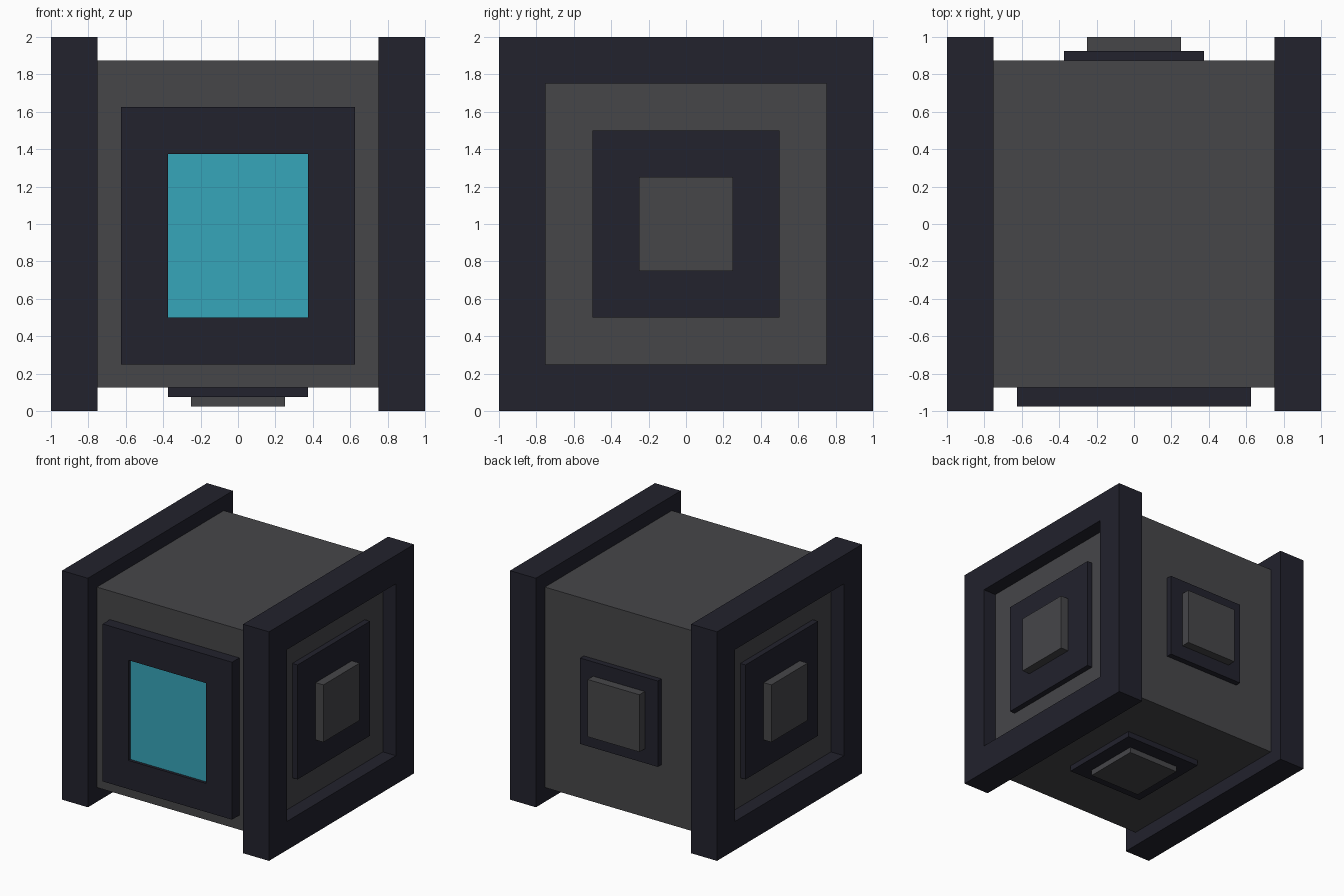
import bpy, bmesh
from mathutils import Vector

if "Cube" in bpy.data.objects:
    bpy.data.objects.remove(bpy.data.objects["Cube"])


def material(name, rgb):
    m = bpy.data.materials.new(name)
    m.diffuse_color = (*rgb, 1)
    m.use_nodes = True
    m.node_tree.nodes["Principled BSDF"].inputs["Base Color"].default_value = m.diffuse_color
    return m


NAVY = material("dark navy", (0.0159, 0.0159, 0.0262))
GREY = material("charcoal grey", (0.0612, 0.0612, 0.0666))
CYAN = material("screen cyan", (0.037, 0.381, 0.491))


def box(name, lo, hi, mat, recess=None):
    """Box between two corners; recess = (direction, rim width, depth, floor material)."""
    bm = bmesh.new()
    bmesh.ops.create_cube(bm, size=1)
    lo, hi = Vector(lo), Vector(hi)
    for v in bm.verts:
        v.co = (lo + hi) / 2 + v.co * (hi - lo)
    bm.normal_update()
    mats = [mat]
    if recess:
        direction, rim, depth, floor_mat = recess
        d = Vector(direction)
        face = max(bm.faces, key=lambda f: f.normal.dot(d))
        bmesh.ops.inset_region(bm, faces=[face], thickness=rim, use_even_offset=True)
        floor = bmesh.ops.extrude_discrete_faces(bm, faces=[face])["faces"][0]
        for v in floor.verts:
            v.co -= d * depth
        floor.material_index = 1
        mats.append(floor_mat)
    bmesh.ops.recalc_face_normals(bm, faces=bm.faces)
    mesh = bpy.data.meshes.new(name)
    bm.to_mesh(mesh)
    bm.free()
    for m in mats:
        mesh.materials.append(m)
    obj = bpy.data.objects.new(name, mesh)
    bpy.context.collection.objects.link(obj)
    return obj


def stud(name, axis, sign, start, end, half, mat):
    """Square block on a face of the body, centred on that face."""
    a, b = Vector((-half,) * 3), Vector((half,) * 3)
    a[axis], b[axis] = sorted((sign * start, sign * end))
    up = Vector((0, 0, 1))
    return box(name, a + up, b + up, mat)


# Central body
box("body", (-0.75, -0.875, 0.125), (0.75, 0.875, 1.875), GREY)

# Side frames with recessed grey panels and stepped buttons
for side, s in (("left", -1), ("right", 1)):
    x0, x1 = sorted((s * 0.75, s))
    box(side + "_frame", (x0, -1, 0), (x1, 1, 2), NAVY, ((s, 0, 0), 0.25, 0.125, GREY))
    stud(side + "_button_base", 0, s, 0.875, 0.925, 0.5, NAVY)
    stud(side + "_button", 0, s, 0.925, 1.0, 0.25, GREY)

# Front screen, set into its bezel
box("screen", (-0.625, -0.975, 0.25), (0.625, -0.875, 1.625), NAVY,
    ((0, -1, 0), 0.25, 0.025, CYAN))

# Back button
stud("back_button_base", 1, 1, 0.875, 0.925, 0.375, NAVY)
stud("back_button", 1, 1, 0.925, 1.0, 0.25, GREY)

# Bottom button
stud("bottom_button_base", 2, -1, 0.875, 0.925, 0.375, NAVY)
stud("bottom_button", 2, -1, 0.925, 0.975, 0.25, GREY)
